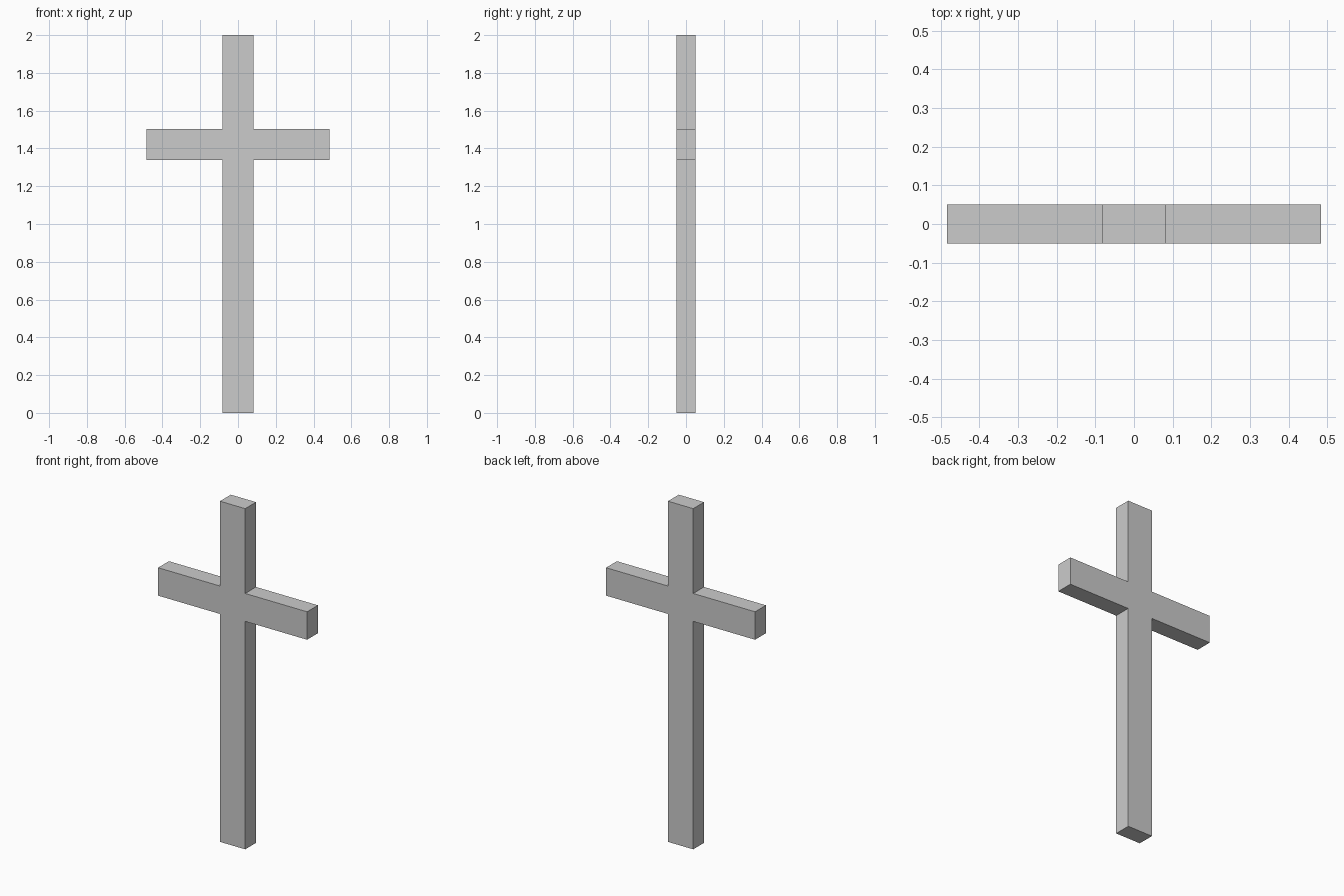
import bpy, bmesh
from mathutils import Vector

if "Cube" in bpy.data.objects:
    bpy.data.objects.remove(bpy.data.objects["Cube"])

POST, ARM, DEPTH = 0.082, 0.484, 0.05      # half sizes
ARM_LOW, ARM_HIGH, TOP = 1.338, 1.502, 2.0

# Right half of the cross outline (x, z), mirrored to close the profile
half = [(POST, 0), (POST, ARM_LOW), (ARM, ARM_LOW),
        (ARM, ARM_HIGH), (POST, ARM_HIGH), (POST, TOP)]
outline = half + [(-x, z) for x, z in reversed(half)]

# Extrude the outline from front to back as one solid
bm = bmesh.new()
front = bm.faces.new([bm.verts.new((x, -DEPTH, z)) for x, z in outline])
result = bmesh.ops.extrude_face_region(bm, geom=[front], use_keep_orig=True)
back = [v for v in result["geom"] if isinstance(v, bmesh.types.BMVert)]
bmesh.ops.translate(bm, verts=back, vec=Vector((0, 2 * DEPTH, 0)))
bmesh.ops.recalc_face_normals(bm, faces=bm.faces)

mesh = bpy.data.meshes.new("cross")
bm.to_mesh(mesh)
bm.free()
bpy.context.collection.objects.link(bpy.data.objects.new("cross", mesh))
